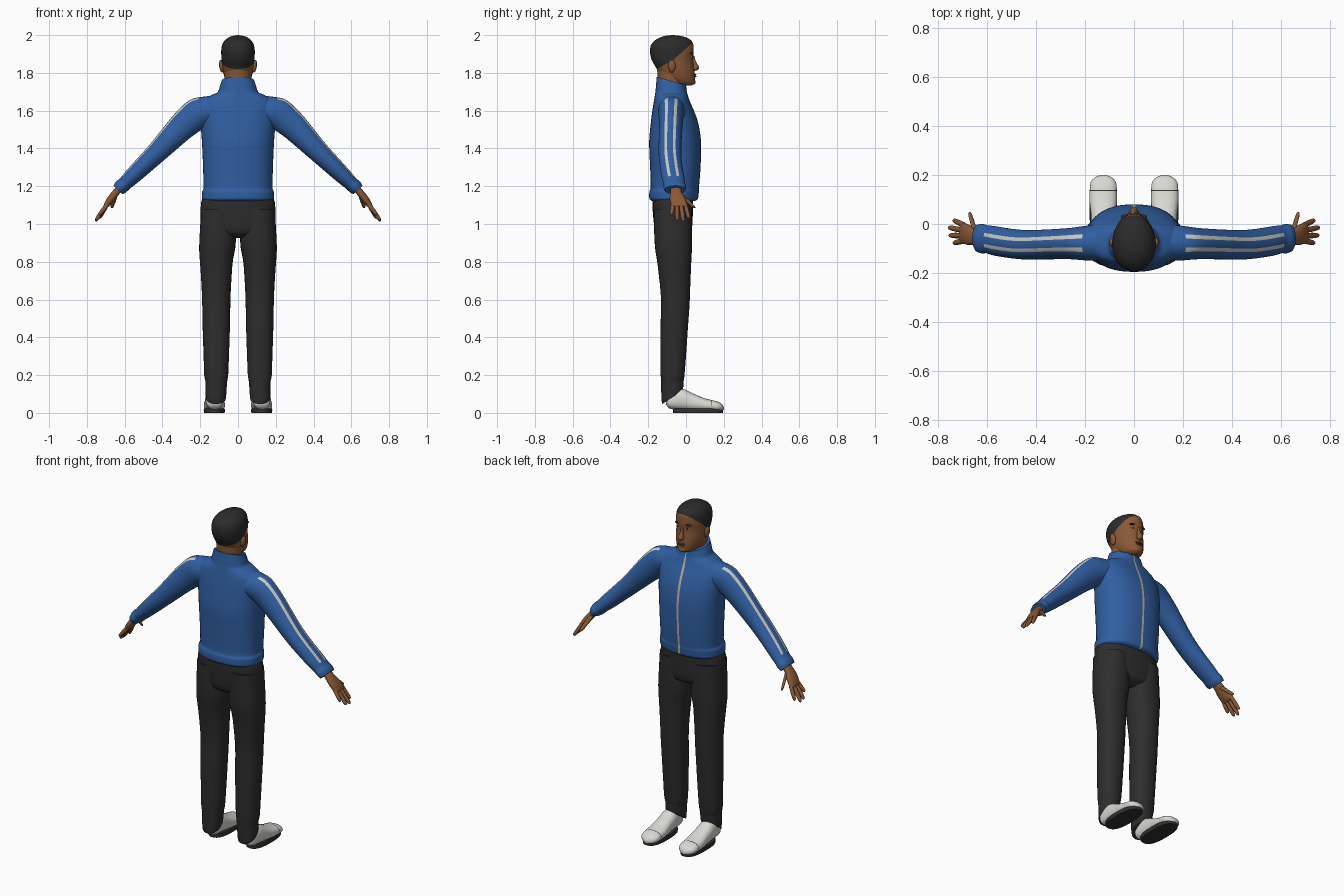
import bpy
import bmesh
from math import sin, cos, radians, degrees, copysign
from mathutils import Vector, Matrix

default_cube = bpy.data.objects.get("Cube")
if default_cube:
    bpy.data.objects.remove(default_cube, do_unlink=True)


def make_material(name, red, green, blue):
    mat = bpy.data.materials.new(name)
    mat.use_nodes = True
    colour = (red, green, blue, 1)
    mat.diffuse_color = colour
    mat.node_tree.nodes["Principled BSDF"].inputs["Base Color"].default_value = colour
    return mat


JACKET = make_material("jacket blue", .03, .115, .36)
STRIPE = make_material("stripe light grey", .58, .58, .55)
ZIP = make_material("zip beige", .5, .44, .35)
TROUSER = make_material("trouser charcoal", .026, .026, .026)
HAIR = make_material("hair black", .024, .024, .025)
SKIN = make_material("skin brown", .25, .1, .037)
LIP = make_material("lip brown", .15, .05, .025)
SHOE = make_material("shoe white", .7, .7, .66)
SOLE = make_material("sole dark grey", .03, .03, .03)
EYE = make_material("eye white", .5, .45, .4)


def smooth_sections(rows, steps):
    """Interpolate rows of numbers with a curve that never overshoots."""
    def slope(i, k):
        before = rows[i][k] - rows[i - 1][k] if i > 0 else None
        after = rows[i + 1][k] - rows[i][k] if i < len(rows) - 1 else None
        if before is None or after is None:
            return after if before is None else before
        return 2 * before * after / (before + after) if before * after > 0 else 0

    result = []
    for i in range(len(rows) - 1):
        for s in range(steps):
            t = s / steps
            row = []
            for k, (a, b) in enumerate(zip(rows[i], rows[i + 1])):
                h = t * t * (3 - 2 * t)
                row.append(a + (b - a) * h + slope(i, k) * t * (1 - t) ** 2
                           - slope(i + 1, k) * t * t * (1 - t))
            result.append(row)
    result.append(list(rows[-1]))
    return result


def finish(name, bm, mats, angle=50):
    bmesh.ops.recalc_face_normals(bm, faces=bm.faces)
    mesh = bpy.data.meshes.new(name)
    bm.to_mesh(mesh)
    bm.free()
    ob = bpy.data.objects.new(name, mesh)
    bpy.context.collection.objects.link(ob)
    for mat in mats:
        mesh.materials.append(mat)
    bpy.ops.object.select_all(action="DESELECT")
    ob.select_set(True)
    bpy.context.view_layer.objects.active = ob
    bpy.ops.object.shade_smooth_by_angle(angle=radians(angle))
    return ob


def loft(name, sections, mats, count=32, power=2.0, steps=4, taper=0,
         extra=(), rule=None, cuts=()):
    """Skin rings given as (centre, u axis, v axis). The rule picks a material."""
    angles = sorted([360 * i / count for i in range(count)] + list(extra))
    bm = bmesh.new()
    rings = []
    for row in smooth_sections([sum(map(tuple, s), ()) for s in sections], steps):
        centre, u, v = Vector(row[:3]), Vector(row[3:6]), Vector(row[6:])
        ring = []
        for a in angles:
            c, s = cos(radians(a)), sin(radians(a))
            p = copysign(abs(c) ** (2 / power), c)
            q = copysign(abs(s) ** (2 / power), s)
            ring.append(bm.verts.new(centre + u * p * (1 - taper * max(s, 0)) + v * q))
        rings.append(ring)
    n = len(angles)
    for low, high in zip(rings, rings[1:]):
        for i in range(n):
            j = (i + 1) % n
            face = bm.faces.new((low[i], low[j], high[j], high[i]))
            if rule and not cuts:
                mid = (angles[i] + angles[j] + (360 if j == 0 else 0)) / 2
                face.material_index = rule(face.calc_center_median(), mid)
    bm.faces.new(rings[0])
    bm.faces.new(rings[-1])
    for point, normal in cuts:
        geom = bm.verts[:] + bm.edges[:] + bm.faces[:]
        bmesh.ops.bisect_plane(bm, geom=geom, plane_co=point, plane_no=normal)
    if cuts:
        for face in bm.faces:
            face.material_index = rule(face.calc_center_median(), 0)
    return finish(name, bm, mats)


def level(z, x0, x1, y0, y1, tilt=0):
    """Horizontal ring from its extents; tilt raises its front."""
    return (((x0 + x1) / 2, (y0 + y1) / 2, z), ((x1 - x0) / 2, 0, 0),
            (0, (y1 - y0) / 2, tilt))


def limb(x, y, z, slope, width, thick):
    """Ring across a limb that slopes down and outwards."""
    a = radians(abs(slope))
    out = copysign(1, slope)
    return ((x, y, z), (0, width, 0), (out * thick * sin(a), 0, thick * cos(a)))


def ball(name, centre, size, mat, turn=0):
    bm = bmesh.new()
    bmesh.ops.create_uvsphere(bm, u_segments=20, v_segments=12, radius=1)
    bm.transform(Matrix.Translation(centre) @ Matrix.Rotation(radians(turn), 4, "Y")
                 @ Matrix.Diagonal((*size, 1)))
    return finish(name, bm, [mat])


# Jacket body with stand-up collar and front zip
jacket = [(1.122, .178, -.18, .05, 0), (1.135, .19, -.194, .064, 0),
          (1.17, .19, -.194, .068, 0), (1.19, .182, -.187, .068, 0),
          (1.3, .185, -.19, .077, 0), (1.42, .19, -.195, .08, 0),
          (1.52, .197, -.188, .068, 0), (1.6, .2, -.178, .042, 0),
          (1.65, .185, -.17, .02, 0), (1.68, .145, -.165, .01, 0),
          (1.7, .106, -.162, .004, 0), (1.73, .096, -.158, .002, -.012),
          (1.757, .086, -.155, 0, -.022)]
loft("jacket_body", [level(z, -w, w, a, b, t) for z, w, a, b, t in jacket],
     [JACKET, ZIP], count=48, power=2.3, extra=(88.8, 91.2),
     rule=lambda c, a: int(abs(a - 90) < 1.25))

# Trouser seat
seat = [(.925, .06, -.12, -.02), (.955, .16, -.16, .025), (1, .198, -.17, .034),
        (1.1, .197, -.178, .037), (1.16, .178, -.178, .04)]
loft("trouser_seat", [level(z, -w, w, a, b) for z, w, a, b in seat],
     [TROUSER], power=2.3)

leg = [(1.08, .01, .195, -.172, .032, 0), (.9, .012, .205, -.166, .032, 0),
       (.78, .03, .2, -.15, .027, 0), (.6, .04, .19, -.132, .02, 0),
       (.45, .043, .187, -.135, .01, 0), (.3, .048, .182, -.135, 0, 0),
       (.2, .052, .179, -.134, -.008, 0), (.16, .058, .172, -.132, -.012, .01),
       (.1, .062, .172, -.13, -.016, .025), (.08, .064, .17, -.126, -.022, .033)]
sleeve = [(.13, -.075, 1.6, 10, .075, .08), (.2, -.078, 1.59, 25, .07, .083),
          (.27, -.08, 1.54, 42, .063, .078), (.43, -.085, 1.378, 47, .06, .056),
          (.56, -.07, 1.252, 46, .06, .044), (.6, -.062, 1.213, 46, .057, .038),
          (.617, -.06, 1.198, 46, .06, .039), (.635, -.058, 1.18, 46, .056, .033)]
palm = [(.61, -.055, 1.205, 48, .028, .02), (.645, -.053, 1.168, 50, .03, .019),
        (.675, -.044, 1.13, 52, .042, .019), (.698, -.036, 1.098, 53, .043, .014),
        (.705, -.036, 1.09, 53, .034, .008)]
fingers = {"index": ((.692, -.004, 1.105), (.735, .015, 1.03)),
           "middle": ((.695, -.026, 1.1), (.755, -.014, 1.015)),
           "ring": ((.695, -.048, 1.1), (.752, -.046, 1.02)),
           "little": ((.688, -.068, 1.108), (.735, -.077, 1.048)),
           "thumb": ((.645, -.035, 1.16), (.67, .046, 1.085))}
shoe = [(-.106, .015, .045, .075), (-.09, .042, .025, .1), (-.03, .048, .015, .13),
        (.03, .05, .01, .106), (.1, .056, .008, .077), (.16, .054, .008, .062),
        (.187, .038, .01, .05), (.2, .012, .016, .032)]

for side, label in ((1, "left"), (-1, "right")):
    # Trouser leg
    loft(label + "_trouser_leg",
         [level(z, side * a, side * b, c, d, t) for z, a, b, c, d, t in leg],
         [TROUSER], power=2.2)

    # Sleeve with two stripes on top
    loft(label + "_sleeve",
         [limb(side * x, y, z, side * s, w, t) for x, y, z, s, w, t in sleeve],
         [JACKET, STRIPE], count=48,
         rule=lambda c, a: int(15 < abs(a - 90) < 30 and .2 < abs(c.x) < .61))

    # Hand
    loft(label + "_palm",
         [limb(side * x, y, z, side * s, w, t) for x, y, z, s, w, t in palm],
         [SKIN], count=20, power=2.4)
    for finger, (base, tip) in fingers.items():
        rows = []
        for t, r in ((0, .011), (.5, .0115), (.88, .0095), (.97, .006), (1, .002)):
            x, y, z = Vector(base).lerp(Vector(tip), t)
            rows.append(limb(side * x, y, z, side * 52, r, r))
        loft(label + "_" + finger + "_finger", rows, [SKIN], count=12, steps=2)

    # Shoe with a toe seam, and its sole
    loft(label + "_shoe",
         [((side * .125, y, (a + b) / 2), (w, 0, 0), (0, 0, (b - a) / 2))
          for y, w, a, b in shoe], [SHOE, SOLE], power=2.3,
         cuts=[((0, y, 0), (0, 1, 0)) for y in (.134, .138)],
         rule=lambda c, a: int(.134 < c.y < .138 and c.z > .04))
    loft(label + "_sole",
         [level(z, side * .125 - w, side * .125 + w, -.068, .197)
          for z, w in ((0, .054), (.016, .057), (.024, .054))],
         [SOLE], power=2.6, steps=1)

    # Ear, eye and brow
    ball(label + "_ear", (side * .088, -.075, 1.836), (.012, .02, .034), SKIN, side * 8)
    ball(label + "_eye", (side * .031, .026, 1.884), (.014, .008, .006), EYE)
    ball(label + "_iris", (side * .031, .03, 1.884), (.006, .006, .006), HAIR)
    ball(label + "_brow", (side * .033, .028, 1.904), (.021, .011, .005), HAIR, side * 6)

# Neck
loft("neck", [level(1.68, -.07, .07, -.145, -.01), level(1.78, -.072, .072, -.15, -.01),
              level(1.84, -.072, .072, -.155, -.01)], [SKIN])

# Head, cut along the hairline so the hair is a separate colour
head = [(1.733, .03, -.05, .03), (1.744, .05, -.09, .046), (1.77, .068, -.125, .048),
        (1.8, .078, -.145, .046), (1.83, .083, -.16, .042), (1.87, .087, -.182, .038),
        (1.91, .089, -.191, .041), (1.94, .086, -.188, .04), (1.965, .075, -.172, .033),
        (1.985, .054, -.142, .008), (1.996, .028, -.11, -.03), (2, .004, -.075, -.065)]
corner = Vector((0, -.07, 1.866))
back_slope, front_slope = .53, .9


def is_hair(c, a):
    rise = max((c.y - corner.y) * back_slope, (c.y - corner.y) * front_slope)
    return int(c.z - corner.z > rise)


loft("head", [level(z, -w, w, a, b) for z, w, a, b in head], [SKIN, HAIR],
     count=48, power=2.2, taper=.12, rule=is_hair,
     cuts=[(corner, (0, -s, 1)) for s in (back_slope, front_slope)])

# Nose and mouth
nose = [(1.892, .007, .02, .043), (1.86, .009, .02, .053), (1.828, .017, .02, .069),
        (1.817, .016, .02, .064), (1.811, .01, .02, .05)]
loft("nose", [level(z, -w, w, a, b) for z, w, a, b in nose], [SKIN], count=16)
ball("upper_lip", (0, .044, 1.79), (.025, .011, .005), LIP)
ball("lower_lip", (0, .044, 1.781), (.021, .011, .005), LIP)
ball("chin", (0, .034, 1.752), (.026, .017, .015), SKIN)
